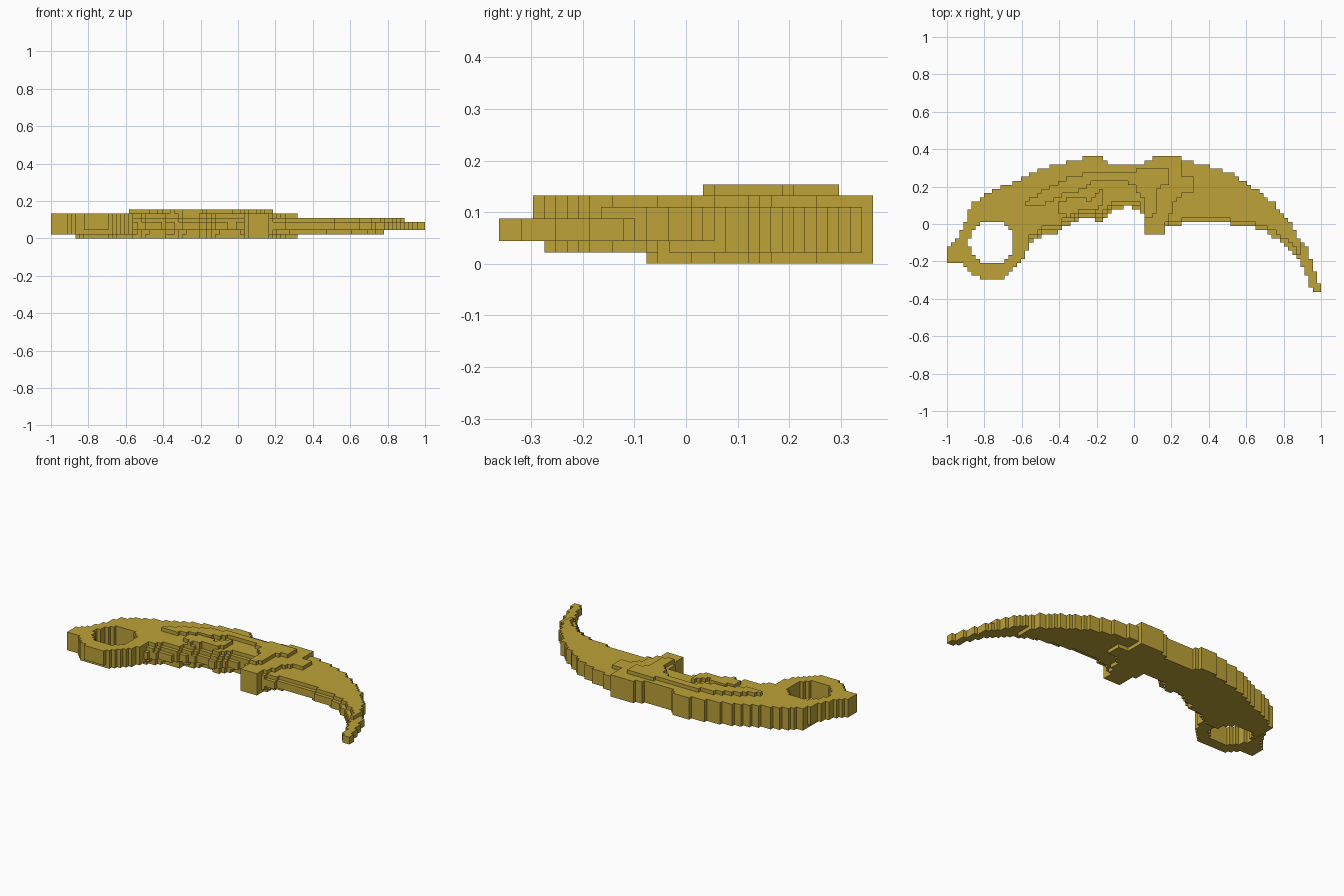
import bpy

cube = bpy.data.objects.get("Cube")
if cube:
    bpy.data.objects.remove(cube, do_unlink=True)

# Block grid
NX, NY, NZ = 91, 33, 7
SIZE = 2 / NX

# Profiles, in hundredths of a unit
SPINE = [(-100, -13), (-95, -8), (-90, 2), (-87, 11), (-77, 17), (-61, 24), (-52, 28),
         (-42, 32), (-32, 34), (-23, 37), (-17, 37), (-16, 33), (5, 32), (12, 37),
         (25, 37), (26, 34), (40, 31), (52, 27), (64, 19), (74, 12), (83, 1), (88, -7),
         (93, -14), (96, -22), (98, -29), (100, -37)]
EDGE = [(95, -37), (94, -30), (90, -23), (86, -16), (80, -10), (72, -5), (62, -1),
        (51, 0), (43, 2), (27, 2), (25, 0), (17, -1), (16, -5), (5, -5)]
FINGERS = [(5, 4), (2, 8), (-3, 9), (-10, 8), (-14, 6), (-17, 2), (-21, 2), (-22, 4),
           (-28, 4), (-33, 0), (-38, -2), (-40, -5), (-47, -5), (-50, -7), (-55, -10)]
POMMEL = [(-57, -15), (-60, -21), (-65, -24), (-70, -29), (-81, -29), (-88, -26),
          (-92, -22), (-100, -20)]
OUTLINE = SPINE + EDGE + FINGERS + POMMEL
# Raised bolster boundary towards the blade
BOLSTER = [(-110, 40), (25, 40), (25, 25), (31, 25), (31, 17), (25, 15), (21, 10),
           (19, 4), (16, 0), (16, -10), (-110, -40)]
# Raised ornament on the grip
ORNAMENT = [(-58, 11), (-48, 19), (-36, 24), (-26, 27), (-6, 27), (4, 29), (18, 29),
            (18, 22), (13, 19), (13, 10), (10, 4), (6, 4), (5, 14), (0, 20), (-8, 24),
            (-21, 23), (-27, 18), (-36, 16), (-45, 12), (-53, 9)]
LOBE = [(-41, 12), (-32, 14), (-24, 13), (-19, 18), (-15, 17), (-18, 9), (-28, 7),
        (-34, 4), (-41, 5)]


def inside(poly, x, y):
    hit = False
    for (ax, ay), (bx, by) in zip(poly, poly[1:] + poly[:1]):
        if (ay > y) != (by > y) and x < ax + (y - ay) * (bx - ax) / (by - ay):
            hit = not hit
    return hit


def in_hole(x, y, radius):
    return (x + 76) ** 2 + (y + 10) ** 2 < radius ** 2


def body(x, y):
    return inside(OUTLINE, x, y) and not in_hole(x, y, 12)


def bevelled(x, y, inset, tip):
    """Body with the cutting edge and finger side stepped inwards."""
    if not body(x, y) or x > tip:
        return False
    if x > 17:
        return body(x - inset / 2, y - inset)
    if -55 < x < 4:
        return body(x, y - inset)
    return True


def filled(x, y, k):
    if k in (2, 3):
        return body(x, y)
    if k == 4:
        return bevelled(x, y, 2, 88)
    if k == 1:
        return bevelled(x, y, 3, 77) and y > -27
    if k == 5:
        return bevelled(x, y, 4, 40) and inside(BOLSTER, x, y)
    if k == 0:
        return bevelled(x, y, 4, 40) and inside(BOLSTER, x, y) and x > -87 and y > -8
    return inside(ORNAMENT, x, y) or inside(LOBE, x, y)


def part_of(x, y, k):
    if k == NZ - 1:
        return "grip_ornament"
    if x > 5:
        return "blade" if x > 17 and not inside(BOLSTER, x, y) else "bolster"
    return "finger_ring" if x < -60 and y < 4 else "handle"


# Fill the grid and sort the blocks into parts
cells = {}
for i in range(NX):
    for j in range(NY):
        x = (i + 0.5 - NX / 2) * SIZE * 100
        y = (j + 0.5 - NY / 2) * SIZE * 100
        for k in range(NZ):
            if filled(x, y, k):
                cells[i, j, k] = part_of(x, y, k)

brass = bpy.data.materials.new("brass_yellow")
brass.use_nodes = True
brass.diffuse_color = (0.51, 0.36, 0.04, 1)
brass.node_tree.nodes["Principled BSDF"].inputs["Base Color"].default_value = brass.diffuse_color


def block_part(name):
    """Mesh the outward-facing sides of every block in one part."""
    verts, faces = {}, []
    for cell, part in cells.items():
        if part != name:
            continue
        for axis in range(3):
            u, v = (axis + 1) % 3, (axis + 2) % 3
            for side in (0, 1):
                neighbour = list(cell)
                neighbour[axis] += 2 * side - 1
                if tuple(neighbour) in cells:
                    continue
                loop = []
                for du, dv in ((0, 0), (1, 0), (1, 1), (0, 1)):
                    corner = list(cell)
                    corner[axis] += side
                    corner[u] += du
                    corner[v] += dv
                    loop.append(verts.setdefault(tuple(corner), len(verts)))
                faces.append(loop if side else loop[::-1])
    points = [((a - NX / 2) * SIZE, (b - NY / 2) * SIZE, c * SIZE) for a, b, c in verts]
    mesh = bpy.data.meshes.new(name)
    mesh.from_pydata(points, [], faces)
    mesh.materials.append(brass)
    bpy.context.collection.objects.link(bpy.data.objects.new(name, mesh))


for part_name in sorted(set(cells.values())):
    block_part(part_name)
